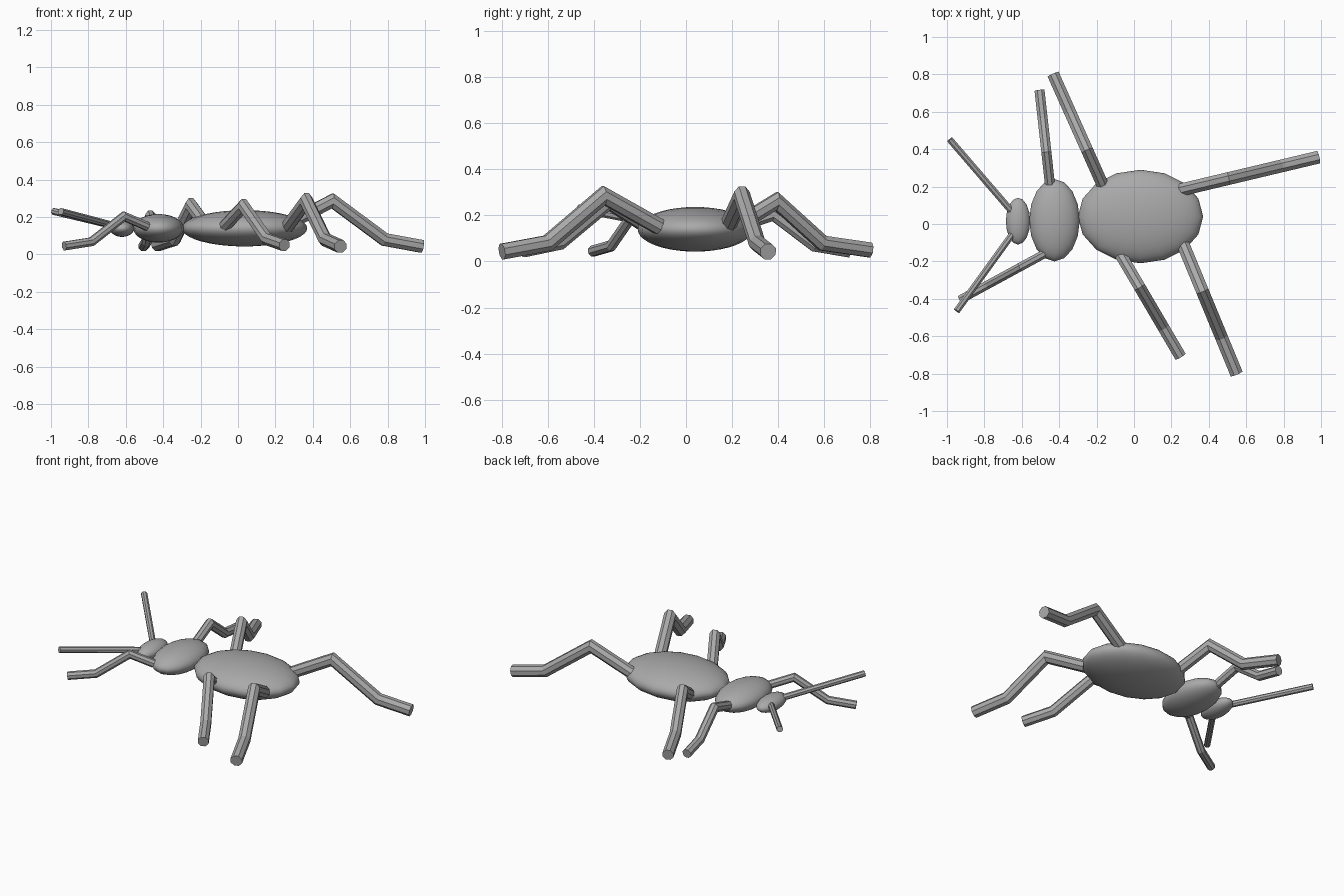
import bpy, bmesh, math
from mathutils import Vector

if "Cube" in bpy.data.objects:
    bpy.data.objects.remove(bpy.data.objects["Cube"])

shell = bpy.data.materials.new("shell_grey")
shell.diffuse_color = (0.4, 0.4, 0.4, 1)
shell.use_nodes = True
shell.node_tree.nodes["Principled BSDF"].inputs["Base Color"].default_value = shell.diffuse_color


def ellipsoid(name, centre, radii):
    """Smooth body segment with its poles on the vertical axis."""
    bpy.ops.mesh.primitive_uv_sphere_add(segments=16, ring_count=20, location=centre)
    ob = bpy.context.object
    ob.name = name
    ob.scale = radii
    bpy.ops.object.transform_apply(location=False, rotation=False, scale=True)
    bpy.ops.object.shade_smooth()
    ob.data.materials.append(shell)


def tube(name, points, radius, sides=8):
    """Faceted, mitred, capped tube along a path lying in one vertical plane."""
    pts = [Vector(p) for p in points]
    run = pts[-1] - pts[0]
    side = Vector((-run.y, run.x, 0)).normalized()
    dirs = [(b - a).normalized() for a, b in zip(pts, pts[1:])]
    bm = bmesh.new()
    rings = []
    for i, p in enumerate(pts):
        d0, d1 = dirs[max(i - 1, 0)], dirs[min(i, len(dirs) - 1)]
        t = (d0 + d1).normalized()
        up = t.cross(side).normalized() / t.dot(d1)
        ring = []
        for k in range(sides):
            a = math.tau * (k + 0.5) / sides
            ring.append(bm.verts.new(p + radius * (side * math.cos(a) + up * math.sin(a))))
        rings.append(ring)
    for r0, r1 in zip(rings, rings[1:]):
        for k in range(sides):
            n = (k + 1) % sides
            bm.faces.new((r0[k], r0[n], r1[n], r1[k]))
    bm.faces.new(rings[0])
    bm.faces.new(rings[-1])
    bmesh.ops.recalc_face_normals(bm, faces=bm.faces)
    me = bpy.data.meshes.new(name)
    bm.to_mesh(me)
    bm.free()
    me.materials.append(shell)
    bpy.context.collection.objects.link(bpy.data.objects.new(name, me))


def leg(name, root, tip, knee, ankle, radius):
    """Leg in a vertical plane; knee and ankle are (fraction along, height)."""
    r, t = Vector(root), Vector(tip)
    path = [r]
    for f, z in (knee, ankle):
        p = r.lerp(t, f)
        p.z = z
        path.append(p)
    tube(name, path + [t], radius)


# Body segments
ellipsoid("abdomen", (0.035, 0.04, 0.14), (0.335, 0.25, 0.097))
ellipsoid("thorax", (-0.425, 0.02, 0.14), (0.135, 0.22, 0.076))
ellipsoid("head", (-0.62, 0.015, 0.14), (0.065, 0.125, 0.046))

# Legs
leg("hind_leg_back", (0.24, 0.18, 0.15), (0.985, 0.357, 0.043), (0.355, 0.287), (0.73, 0.08), 0.037)
leg("hind_leg_front", (0.265, -0.115, 0.15), (0.548, -0.80, 0.043), (0.355, 0.287), (0.71, 0.08), 0.037)
leg("middle_leg_front", (-0.072, -0.163, 0.15), (0.248, -0.708, 0.05), (0.32, 0.26), (0.71, 0.083), 0.034)
leg("middle_leg_back", (-0.168, 0.21, 0.15), (-0.432, 0.80, 0.05), (0.31, 0.262), (0.65, 0.08), 0.035)
leg("front_leg_back", (-0.45, 0.217, 0.15), (-0.505, 0.713, 0.044), (0.33, 0.205), (0.69, 0.07), 0.029)
leg("front_leg_front", (-0.485, -0.163, 0.15), (-0.93, -0.405, 0.045), (0.28, 0.204), (0.67, 0.068), 0.025)

# Antennae
tube("antenna_back", [(-0.65, 0.063, 0.15), (-0.985, 0.452, 0.23)], 0.019)
tube("antenna_front", [(-0.645, -0.047, 0.15), (-0.948, -0.465, 0.23)], 0.019)
